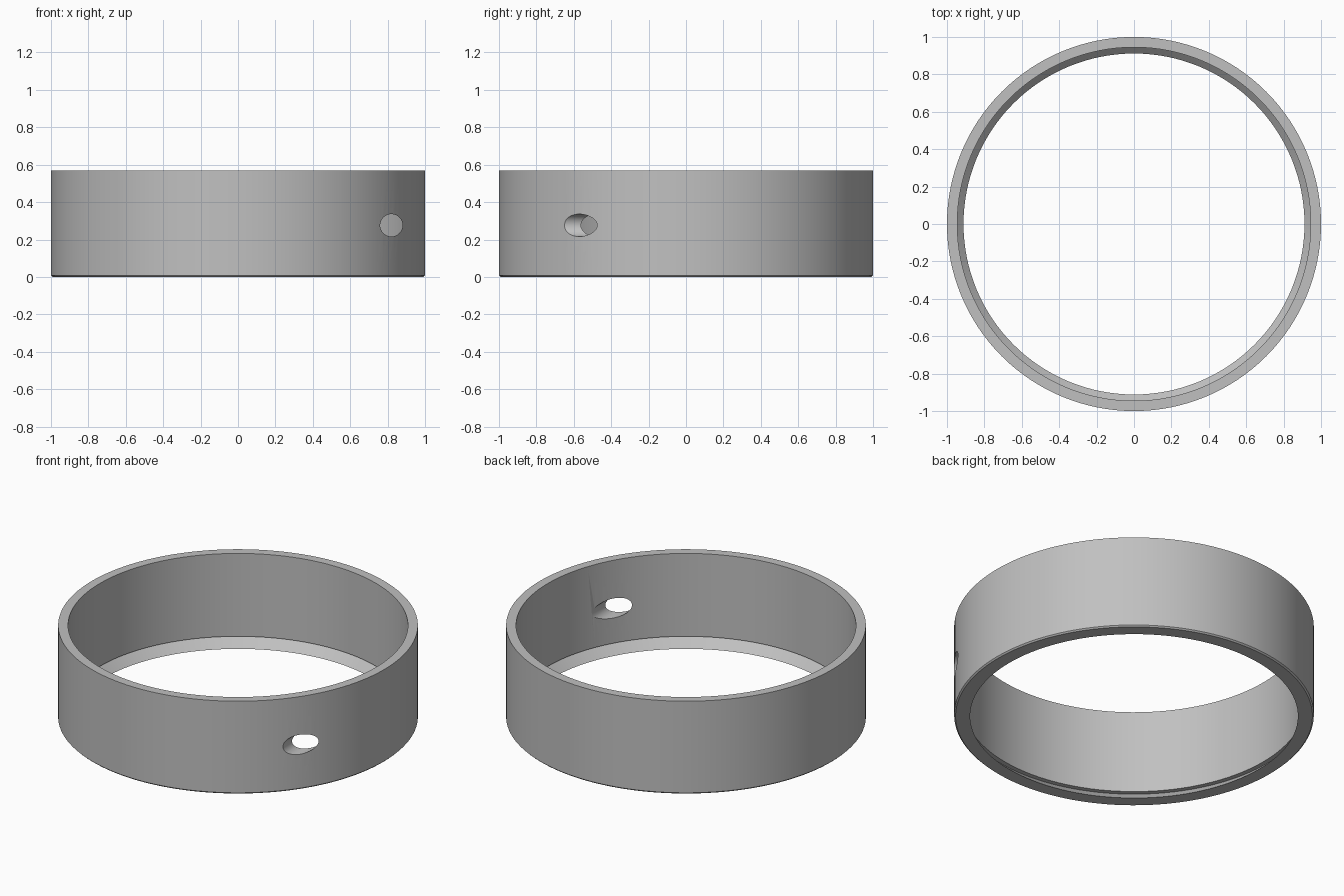
import bpy
import bmesh
import math
from mathutils import Vector

SEGMENTS = 128
HEIGHT = 0.57

cube = bpy.data.objects.get("Cube")
if cube:
    bpy.data.objects.remove(cube, do_unlink=True)

# Plain grey material
grey = bpy.data.materials.new("light_grey")
grey.use_nodes = True
colour = (0.53, 0.53, 0.53, 1)
grey.diffuse_color = colour
grey.node_tree.nodes["Principled BSDF"].inputs["Base Color"].default_value = colour


def lathe(name, profile):
    """Turn a closed (radius, height) profile around the z axis."""
    bm = bmesh.new()
    verts = [bm.verts.new((r, 0, z)) for r, z in profile]
    edges = [bm.edges.new((v, verts[i - 1])) for i, v in enumerate(verts)]
    bmesh.ops.spin(bm, geom=verts + edges, cent=(0, 0, 0), axis=(0, 0, 1),
                   angle=math.tau, steps=SEGMENTS, use_merge=True)
    bmesh.ops.remove_doubles(bm, verts=bm.verts[:], dist=0.0001)
    bmesh.ops.recalc_face_normals(bm, faces=bm.faces[:])
    mesh = bpy.data.meshes.new(name)
    bm.to_mesh(mesh)
    bm.free()
    mesh.materials.append(grey)
    obj = bpy.data.objects.new(name, mesh)
    bpy.context.collection.objects.link(obj)
    return obj


# Thin wall with an undercut above a sloped inner lip, and a bevelled foot
ring = lathe("ring_band", [
    (0.992, 0), (1, 0.008), (1, HEIGHT), (0.945, HEIGHT),
    (0.945, 0.061), (0.974, 0.061), (0.9115, 0),
])

# Round hole running front to back through the front wall only
bpy.ops.mesh.primitive_cylinder_add(
    vertices=48, radius=0.06, depth=0.8,
    location=Vector((0.82, -0.6, 0.276)), rotation=(math.pi / 2, 0, 0))
cutter = bpy.context.object
cutter.name = "hole_cutter"
cutter.hide_render = True
cutter.data.materials.append(grey)

cut = ring.modifiers.new("side_hole", 'BOOLEAN')
cut.operation = 'DIFFERENCE'
cut.solver = 'EXACT'
cut.object = cutter

bpy.ops.object.select_all(action='DESELECT')
ring.select_set(True)
bpy.context.view_layer.objects.active = ring
bpy.ops.object.modifier_apply(modifier=cut.name)
bpy.data.objects.remove(cutter, do_unlink=True)
bpy.ops.object.shade_smooth_by_angle(angle=math.radians(30))
